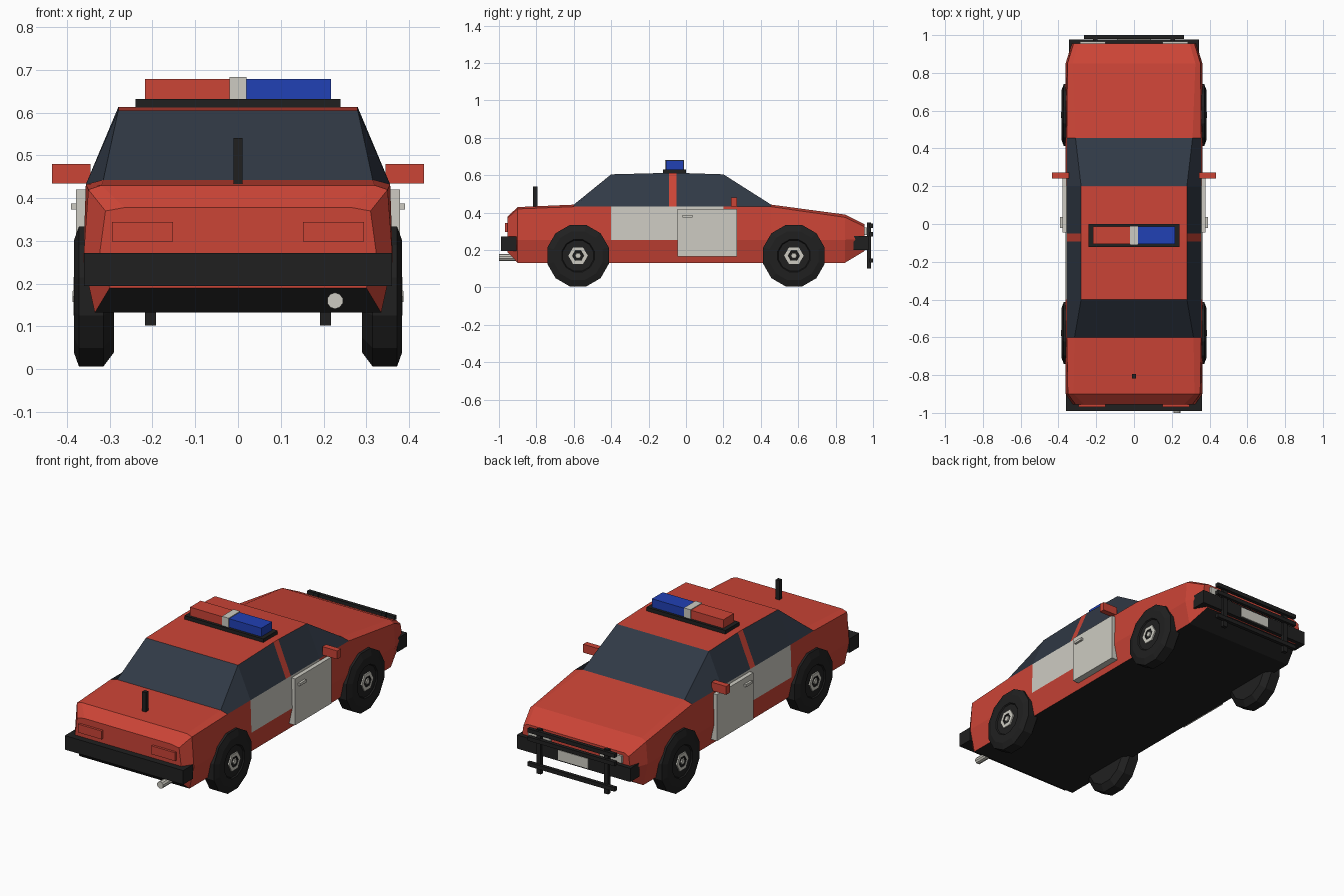
import bpy, bmesh, math
from mathutils import Matrix

if "Cube" in bpy.data.objects:
    bpy.data.objects.remove(bpy.data.objects["Cube"])


def material(name, rgb):
    m = bpy.data.materials.new(name)
    m.diffuse_color = (*rgb, 1)
    m.use_nodes = True
    m.node_tree.nodes["Principled BSDF"].inputs["Base Color"].default_value = m.diffuse_color
    return m


RED = material("red paint", (0.60, 0.058, 0.037))
WHITE = material("off white", (0.61, 0.60, 0.54))
GLASS = material("dark glass", (0.030, 0.041, 0.060))
BLACK = material("black", (0.0145, 0.0145, 0.0145))
BLUE = material("blue lamp", (0.015, 0.052, 0.46))


def finish(name, bm, mats):
    bmesh.ops.recalc_face_normals(bm, faces=bm.faces)
    me = bpy.data.meshes.new(name)
    bm.to_mesh(me)
    bm.free()
    for m in mats:
        me.materials.append(m)
    ob = bpy.data.objects.new(name, me)
    bpy.context.collection.objects.link(ob)
    return ob


def box(name, x, y, z, mat):
    """Box from (min, max) ranges."""
    bm = bmesh.new()
    bmesh.ops.create_cube(bm, size=1)
    for v in bm.verts:
        v.co = [r[0] if c < 0 else r[1] for r, c in zip((x, y, z), v.co)]
    return finish(name, bm, [mat])


def pair(name, x, y, z, mat):
    """Box mirrored left and right."""
    box(name + "_right", x, y, z, mat)
    box(name + "_left", (-x[1], -x[0]), y, z, mat)


# Body: cross-sections along y, each given as bottom, middle, shoulder, upper (x, z)
low, mid, sh = (0.335, 0.132), (0.362, 0.255), (0.356, 0.432)
stations = [
    (-0.955, [(0.30, 0.19), (0.325, 0.26), (0.31, 0.37), (0.265, 0.378)]),
    (-0.90, [low, mid, (0.35, 0.42), (0.32, 0.43)]),
    (-0.60, [low, mid, sh, (0.315, 0.443)]),
    (-0.40, [low, mid, sh, (0.28, 0.605)]),
    (-0.092, [low, mid, sh, (0.28, 0.613)]),
    (-0.05, [low, mid, sh, (0.28, 0.613)]),
    (0.20, [low, mid, sh, (0.28, 0.605)]),
    (0.455, [low, mid, sh, (0.31, 0.443)]),
    (0.85, [low, mid, (0.352, 0.375), (0.325, 0.39)]),
    (0.955, [(0.30, 0.195), (0.33, 0.26), (0.32, 0.325), (0.295, 0.338)]),
]
bm = bmesh.new()
rings = []
for y, half in stations:
    ring = half + [(-x, z) for x, z in reversed(half)]
    rings.append([bm.verts.new((x, y, z)) for x, z in ring])
for s in range(len(rings) - 1):
    a, b = rings[s], rings[s + 1]
    for i in range(8):
        j = (i + 1) % 8
        f = bm.faces.new((a[i], a[j], b[j], b[i]))
        if i == 7:                                   # underside
            f.material_index = 3
        elif i in (1, 5) and s in (3, 4, 5):         # door band
            f.material_index = 1
        elif i in (2, 4) and s in (2, 3, 5, 6):      # side windows
            f.material_index = 2
        elif i == 3 and s in (2, 6):                 # front and rear windows
            f.material_index = 2
bm.faces.new(rings[0])
bm.faces.new(rings[-1])
finish("body", bm, [RED, WHITE, GLASS, BLACK])

# Doors, handles and mirrors
pair("door", (0.335, 0.379), (-0.045, 0.272), (0.165, 0.42), WHITE)
pair("door_handle", (0.375, 0.391), (-0.02, 0.036), (0.374, 0.388), WHITE)
pair("mirror", (0.345, 0.435), (0.24, 0.272), (0.434, 0.48), RED)

# Bumpers, lamps and number plate
box("rear_bumper", (-0.36, 0.36), (-0.99, -0.905), (0.195, 0.272), BLACK)
box("nose_bumper", (-0.345, 0.345), (0.895, 0.977), (0.20, 0.275), BLACK)
pair("tail_lamp", (0.152, 0.295), (-0.968, -0.95), (0.298, 0.344), RED)
pair("head_lamp", (0.15, 0.285), (0.95, 0.967), (0.282, 0.322), WHITE)
box("number_plate", (-0.09, 0.09), (0.97, 0.982), (0.208, 0.262), WHITE)

# Bull bar
pair("guard_post", (0.192, 0.218), (0.968, 0.988), (0.102, 0.347), BLACK)
for n, z in enumerate((0.145, 0.285, 0.33)):
    box(f"guard_rail_{n + 1}", (-0.265, 0.265), (0.98, 1.0),
        (z - 0.011, z + 0.011), BLACK)

# Light bar and aerial
box("light_bar_base", (-0.24, 0.24), (-0.122, 0.0), (0.605, 0.632), BLACK)
box("red_beacon", (-0.217, -0.02), (-0.107, -0.014), (0.63, 0.679), RED)
box("blue_beacon", (0.02, 0.217), (-0.107, -0.014), (0.63, 0.679), BLUE)
box("beacon_divider", (-0.02, 0.02), (-0.111, -0.01), (0.63, 0.683), WHITE)
box("aerial", (-0.011, 0.011), (-0.817, -0.795), (0.425, 0.541), BLACK)


def lathe(name, centre, side, profile, sides, mats, rule):
    """Spin an (x offset, radius) profile about the x axis."""
    bm = bmesh.new()
    rings = []
    for x, r in profile:
        ring = []
        for k in range(sides):
            t = 2 * math.pi * (k + 0.5) / sides
            ring.append(bm.verts.new((side * x, centre[1] + r * math.sin(t),
                                      centre[2] + r * math.cos(t))))
        rings.append(ring)
    for n, (a, b) in enumerate(zip(rings, rings[1:])):
        for k in range(sides):
            j = (k + 1) % sides
            bm.faces.new((a[k], a[j], b[j], b[k])).material_index = rule(n)
    bm.faces.new(rings[0]).material_index = rule(-1)
    bm.faces.new(rings[-1]).material_index = rule(len(rings) - 1)
    return finish(name, bm, mats)


# Wheels: chamfered tyre, then hub with white ring, dark ring and white cap
tyre = [(0.29, 0.09), (0.29, 0.135), (0.315, 0.17), (0.372, 0.17),
        (0.384, 0.135), (0.384, 0.09), (0.378, 0.085)]
hub = [(0.36, 0.052), (0.385, 0.052), (0.385, 0.031), (0.381, 0.029),
       (0.381, 0.017), (0.387, 0.015)]
for end, y in (("rear", -0.577), ("nose", 0.577)):
    for tag, side in (("right", 1), ("left", -1)):
        c = (0, y, 0.17)
        lathe(f"{end}_tyre_{tag}", c, side, tyre, 12, [BLACK], lambda n: 0)
        lathe(f"{end}_hub_{tag}", c, side, hub, 6, [WHITE, BLACK],
              lambda n: 1 if n in (2, 3) else 0)

# Exhaust pipe
bm = bmesh.new()
bmesh.ops.create_cone(bm, cap_ends=True, segments=10, radius1=0.019, radius2=0.019,
                      depth=0.12, matrix=Matrix.Translation((0.227, -0.94, 0.16))
                      @ Matrix.Rotation(math.pi / 2, 4, 'X'))
finish("exhaust", bm, [WHITE])
